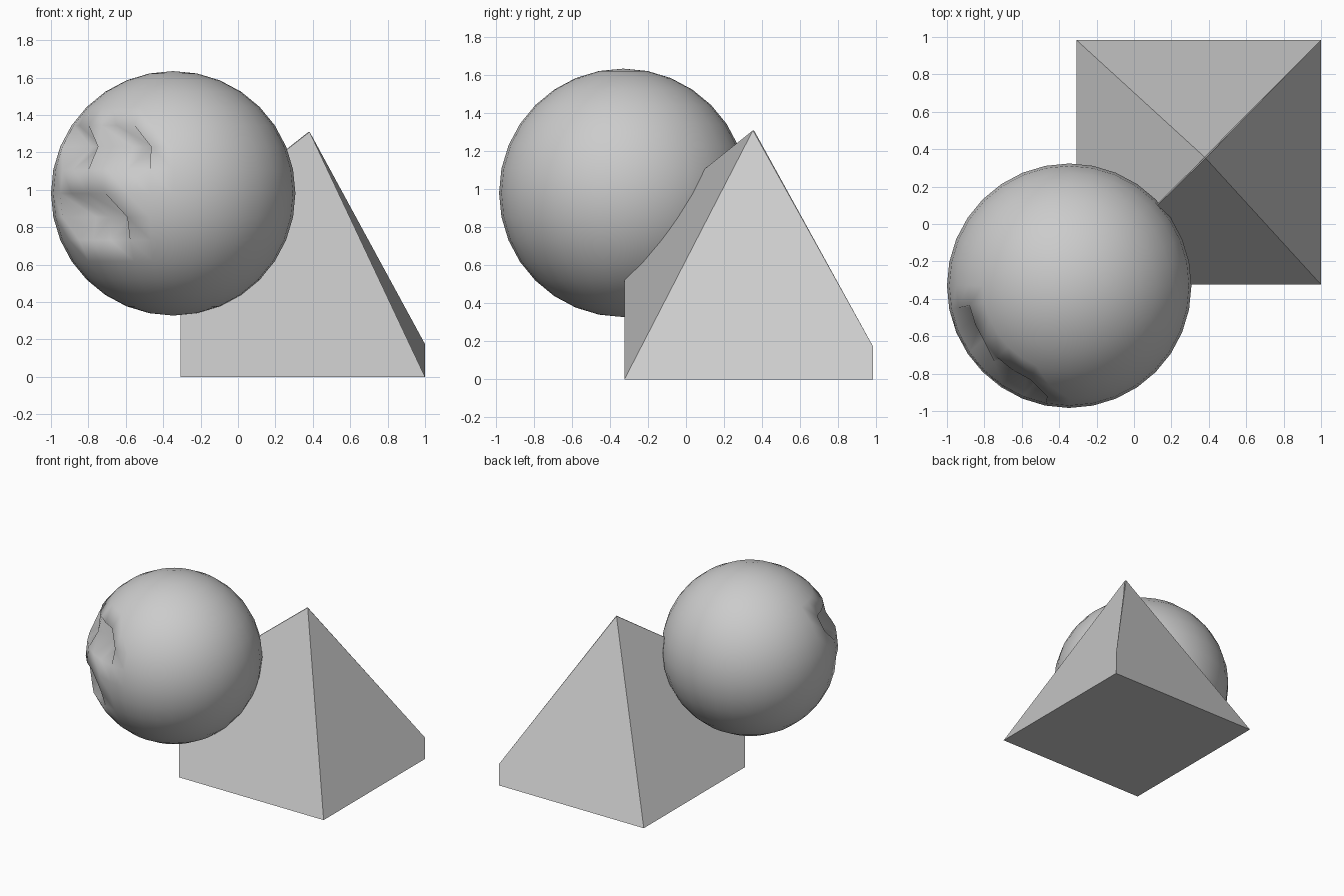
import bpy
import bmesh
from math import radians, cos, sin
from mathutils import Vector

cube = bpy.data.objects.get("Cube")
if cube:
    bpy.data.objects.remove(cube, do_unlink=True)

# Single plain grey material
COLOUR = (0.6, 0.6, 0.6, 1.0)
grey = bpy.data.materials.new("plain_grey")
grey.use_nodes = True
grey.diffuse_color = COLOUR
grey.node_tree.nodes["Principled BSDF"].inputs["Base Color"].default_value = COLOUR


def add_object(name, bm, smooth):
    mesh = bpy.data.meshes.new(name)
    for face in bm.faces:
        face.smooth = smooth
    bm.to_mesh(mesh)
    bm.free()
    mesh.materials.append(grey)
    obj = bpy.data.objects.new(name, mesh)
    bpy.context.collection.objects.link(obj)
    return obj


# Pyramid body: a box whose top has two lowered corners and two that nearly meet
X0, X1, Y0, Y1 = -0.307, 1.0, -0.324, 0.983
bm = bmesh.new()
front_right = bm.verts.new((X0, Y0, 0))
front_left = bm.verts.new((X1, Y0, 0))
back_left = bm.verts.new((X1, Y1, 0))
back_right = bm.verts.new((X0, Y1, 0))
raised_front = bm.verts.new((X0, Y0, 0.77))
raised_back = bm.verts.new((X1, Y1, 0.175))
peak_left = bm.verts.new((0.383, 0.352, 1.31))
peak_right = bm.verts.new((0.377, 0.358, 1.31))
for corners in (
    (front_right, back_right, back_left, front_left),
    (front_left, peak_left, raised_front, front_right),
    (back_left, raised_back, peak_left, front_left),
    (back_right, peak_right, raised_back, back_left),
    (front_right, raised_front, peak_right, back_right),
    (peak_left, raised_back, peak_right),
    (peak_right, raised_front, peak_left),
):
    bm.faces.new(corners)
add_object("pyramid_body", bm, False)

# Ball head
RADIUS = 0.6535
STEP = 11.25
INWARD = Vector((1, 1, 0)).normalized()
bm = bmesh.new()
bmesh.ops.create_uvsphere(bm, u_segments=32, v_segments=16, radius=RADIUS)


def vertex_at(azimuth, elevation):
    a, e = radians(azimuth), radians(elevation)
    target = Vector((cos(a) * cos(e), sin(a) * cos(e), sin(e))) * RADIUS
    return min(bm.verts, key=lambda v: (v.co - target).length)


# Eyes and mouth: dents placed evenly about the diagonal, with a shallow nose bridge
middle = 225
dents = [vertex_at(middle + side * n * STEP, 2 * STEP) for side in (-1, 1) for n in (1, 2)]
dents += [vertex_at(middle + n * STEP, -STEP) for n in (-1, 0, 1)]
bridge = vertex_at(middle, 2 * STEP)

# Split the surrounding quads from upper right to lower left of the head
across = Vector((1, -1, 0)).normalized()
for face in {f for v in dents for f in v.link_faces}:
    ordered = sorted(face.verts, key=lambda v: v.co.z)
    low = max(ordered[:2], key=lambda v: v.co.dot(across))
    high = min(ordered[2:], key=lambda v: v.co.dot(across))
    bmesh.utils.face_split(face, low, high)
for vert in dents:
    vert.co += INWARD * 0.17
bridge.co += INWARD * 0.035

head = add_object("ball_head", bm, True)
head.location = (-0.3465, -0.33, 0.9815)
